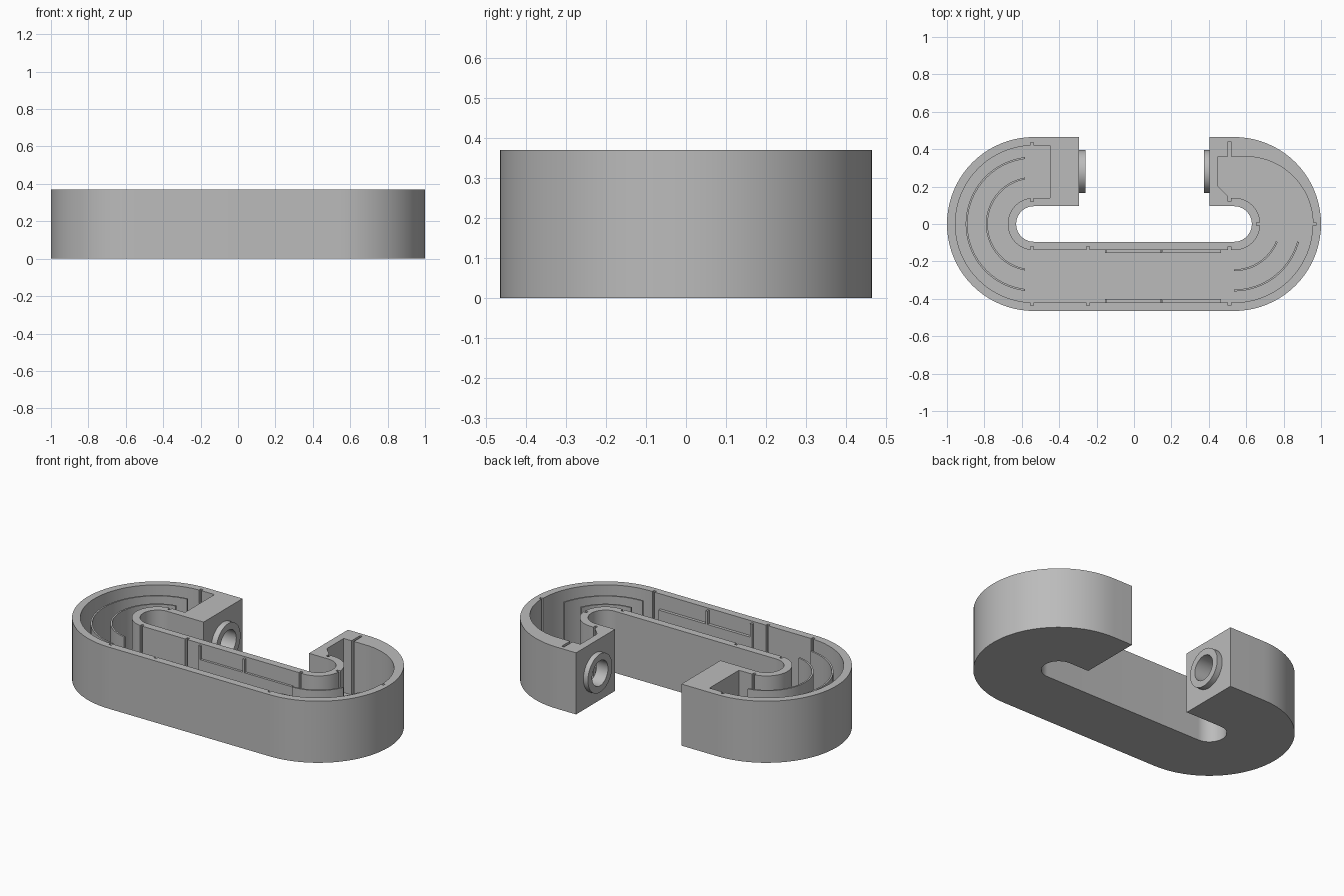
import bpy, bmesh
from math import sin, cos, pi, radians
from mathutils import Matrix

if "Cube" in bpy.data.objects:
    bpy.data.objects.remove(bpy.data.objects["Cube"], do_unlink=True)

HEIGHT, FLOOR = 0.37, 0.045
CENTRE = 0.535                     # centre of each round end
PORT_Y, PORT_Z = 0.28, 0.185

grey = bpy.data.materials.new("plain grey")
grey.use_nodes = True
colour = (0.5, 0.5, 0.5, 1)
grey.diffuse_color = colour
grey.node_tree.nodes["Principled BSDF"].inputs["Base Color"].default_value = colour


def arc(cx, r, a0, a1, steps=40):
    """Points on an arc about (cx, 0), angles in degrees."""
    angles = [radians(a0 + (a1 - a0) * i / steps) for i in range(steps + 1)]
    return [(cx + r * cos(a), r * sin(a)) for a in angles]


def finish(name, bm):
    bmesh.ops.recalc_face_normals(bm, faces=bm.faces)
    mesh = bpy.data.meshes.new(name)
    bm.to_mesh(mesh)
    bm.free()
    mesh.materials.append(grey)
    obj = bpy.data.objects.new(name, mesh)
    bpy.context.collection.objects.link(obj)
    return obj


def prism(name, outline, z0, z1):
    """Extrude a flat outline upward."""
    bm = bmesh.new()
    face = bm.faces.new([bm.verts.new((x, y, z0)) for x, y in outline])
    top = bmesh.ops.extrude_face_region(bm, geom=[face])
    verts = [g for g in top["geom"] if isinstance(g, bmesh.types.BMVert)]
    bmesh.ops.translate(bm, vec=(0, 0, z1 - z0), verts=verts)
    return finish(name, bm)


def block(name, x0, x1, y0, y1, z0, z1):
    return prism(name, [(x0, y0), (x1, y0), (x1, y1), (x0, y1)], z0, z1)


def rod(name, x0, x1, r):
    """Cylinder along x on the port axis."""
    bm = bmesh.new()
    place = Matrix.Translation(((x0 + x1) / 2, PORT_Y, PORT_Z)) @ Matrix.Rotation(pi / 2, 4, 'Y')
    bmesh.ops.create_cone(bm, cap_ends=True, segments=48, radius1=r, radius2=r,
                          depth=x1 - x0, matrix=place)
    return finish(name, bm)


def cut(obj, cutter):
    mod = obj.modifiers.new("cut", 'BOOLEAN')
    mod.operation, mod.solver, mod.object = 'DIFFERENCE', 'EXACT', cutter
    bpy.context.view_layer.objects.active = obj
    bpy.ops.object.modifier_apply(modifier=mod.name)
    bpy.data.objects.remove(cutter, do_unlink=True)


# Open loop body
outside = ([(-0.295, 0.465)] + arc(-CENTRE, 0.465, 90, 270) + arc(CENTRE, 0.465, -90, 90)
           + [(0.405, 0.465), (0.405, 0.095)] + arc(CENTRE, 0.095, 90, -90)
           + arc(-CENTRE, 0.095, 270, 90) + [(-0.295, 0.095)])
body = prism("channel_body", outside, 0, HEIGHT)

# Channel hollow, with a thicker wall round the back of the +x end
hollow = ([(-0.45, 0.42)] + arc(-CENTRE, 0.42, 90, 270) + arc(CENTRE, 0.42, -90, 0)
          + arc(0.597, 0.36, 0, 90) + [(0.45, 0.36), (0.45, 0.2), (0.51, 0.14)]
          + arc(CENTRE, 0.14, 90, -90) + arc(-CENTRE, 0.14, 270, 90) + [(-0.45, 0.14)])
cut(body, prism("hollow_cutter", hollow, FLOOR, HEIGHT + 0.1))

# Upright grooves in the walls: x, y range
grooves = [(x, y0, y1) for x in (-0.545, -0.245, 0.51)
           for y0, y1 in ((-0.437, -0.4), (-0.16, -0.12))]
grooves += [(-0.545, 0.4, 0.437), (-0.545, 0.12, 0.16), (0.51, 0.34, 0.44), (0.51, 0.12, 0.16)]
for x, y0, y1 in grooves:
    cut(body, block("groove_cutter", x - 0.008, x + 0.008, y0, y1, FLOOR + 0.002, HEIGHT + 0.1))
for x0, x1 in ((0.94, 0.972), (0.655, 0.69)):
    cut(body, block("groove_cutter", x0, x1, -0.007, 0.007, FLOOR + 0.002, HEIGHT + 0.1))

# Port collars and their bores
parts = [body]
for side, c0, c1, h0, h1 in (("right", -0.31, -0.26, -0.48, -0.2), ("left", 0.375, 0.42, 0.3, 0.47)):
    collar = rod(side + "_port_collar", c0, c1, 0.115)
    for target in (body, collar):
        cut(target, rod("bore_cutter", h0, h1, 0.075))
    parts.append(collar)

# Curved guide fins
for name, cx, r, a0, a1 in (("right_outer_fin", -0.54, 0.355, 97, 263),
                            ("right_inner_fin", -0.54, 0.247, 100, 260),
                            ("left_outer_fin", CENTRE, 0.355, -90, -15.5),
                            ("left_inner_fin", CENTRE, 0.247, -90, -22.5)):
    band = arc(cx, r + 0.005, a0, a1) + arc(cx, r - 0.005, a1, a0)
    parts.append(prism(name, band, FLOOR - 0.01, 0.335))

# Raised panels and thin ribs on the straight walls
for wall, y0, y1 in (("front", -0.425, -0.402), ("slot", -0.154, -0.135)):
    for i, (x0, x1) in enumerate(((-0.155, 0.138), (0.152, 0.465))):
        block(f"{wall}_wall_panel_{i + 1}", x0, x1, y0, y1, FLOOR - 0.01, 0.28)
    for i, x in enumerate((-0.15, 0.145)):
        block(f"{wall}_wall_rib_{i + 1}", x - 0.006, x + 0.006, y0, y1, FLOOR - 0.01, HEIGHT - 0.01)

# Smooth curved walls, keep corners crisp
bpy.ops.object.select_all(action='DESELECT')
for obj in parts:
    obj.select_set(True)
bpy.context.view_layer.objects.active = body
bpy.ops.object.shade_smooth_by_angle(angle=radians(30))
